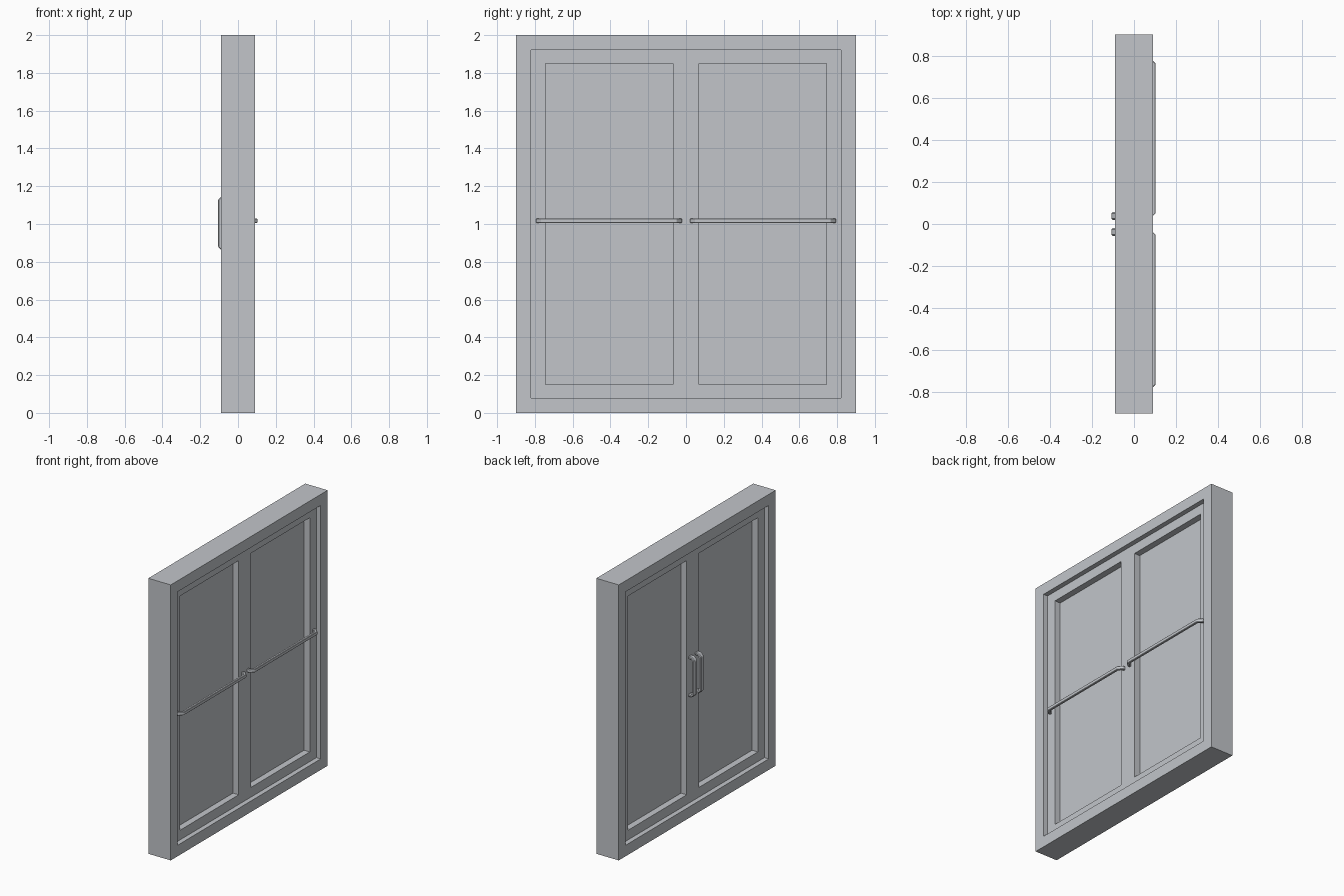
import bpy, bmesh

if "Cube" in bpy.data.objects:
    bpy.data.objects.remove(bpy.data.objects["Cube"])

grey = bpy.data.materials.new("light_grey")
grey.diffuse_color = (0.54, 0.56, 0.59, 1)
grey.use_nodes = True
grey.node_tree.nodes["Principled BSDF"].inputs["Base Color"].default_value = grey.diffuse_color


def finish(name, bm, bevel=0):
    bmesh.ops.recalc_face_normals(bm, faces=bm.faces)
    mesh = bpy.data.meshes.new(name)
    bm.to_mesh(mesh)
    bm.free()
    mesh.materials.append(grey)
    ob = bpy.data.objects.new(name, mesh)
    bpy.context.collection.objects.link(ob)
    if bevel:
        mod = ob.modifiers.new("chamfer", 'BEVEL')
        mod.width = bevel
        mod.segments = 1
        mod.limit_method = 'ANGLE'
    return ob


def ring(name, outer, inner, depth):
    """Rectangular frame in the YZ plane; rectangles are (y0, z0, y1, z1)."""
    bm = bmesh.new()

    def loop(r, x):
        y0, z0, y1, z1 = r
        return [bm.verts.new((x, y, z)) for y, z in
                ((y0, z0), (y1, z0), (y1, z1), (y0, z1))]
    loops = [loop(outer, -depth), loop(outer, depth),
             loop(inner, depth), loop(inner, -depth)]
    for a, b in zip(loops, loops[1:] + loops[:1]):
        for i in range(4):
            j = (i + 1) % 4
            bm.faces.new((a[i], a[j], b[j], b[i]))
    return finish(name, bm)


def box(name, rect, depth):
    y0, z0, y1, z1 = rect
    bm = bmesh.new()
    bmesh.ops.create_cube(bm, size=1)
    for v in bm.verts:
        v.co = (v.co.x * 2 * depth, y0 + (v.co.y + .5) * (y1 - y0),
                z0 + (v.co.z + .5) * (z1 - z0))
    return finish(name, bm)


def handle(name, x_door, x_out, a0, a1, thick, slope, place, bevel):
    """Bracket-shaped bar: profile of (x, along), extruded across by place()."""
    s = 1 if x_out > x_door else -1
    t = thick
    prof = [(x_door, a0), (x_out - s * slope, a0), (x_out, a0 + slope),
            (x_out, a1 - slope), (x_out - s * slope, a1), (x_door, a1),
            (x_door, a1 - t), (x_out - s * (slope + t * .4), a1 - t),
            (x_out - s * t, a1 - slope - t * .4),
            (x_out - s * t, a0 + slope + t * .4),
            (x_out - s * (slope + t * .4), a0 + t), (x_door, a0 + t)]
    bm = bmesh.new()
    low, high = [[bm.verts.new(place(x, a, k)) for x, a in prof] for k in (0, 1)]
    bm.faces.new(low)
    bm.faces.new(high)
    for i in range(len(prof)):
        j = (i + 1) % len(prof)
        bm.faces.new((low[i], low[j], high[j], high[i]))
    return finish(name, bm, bevel)


# Outer door frame
ring("door_frame", (-.9, 0, .9, 2), (-.82, .08, .82, 1.92), .09)

for side, s in (("left", -1), ("right", 1)):
    def span(a, b, z0, z1):
        return (min(s * a, s * b), z0, max(s * a, s * b), z1)
    # Door leaf and its recessed panel
    ring(side + "_leaf", span(.001, .82, .08, 1.92), span(.07, .745, .15, 1.85), .055)
    box(side + "_panel", span(.07, .745, .15, 1.85), .009)
    # Horizontal push bar on the +x side
    handle(side + "_push_bar", .055, .102, .022, .793, .018, .028,
           lambda x, a, k: (x, s * a, 1.005 + .025 * k), .003)
    # Vertical pull handle on the -x side
    handle(side + "_pull_handle", -.055, -.106, .857, 1.15, .02, .022,
           lambda x, a, k: (x, s * (.02 + .036 * k), a), .005)
